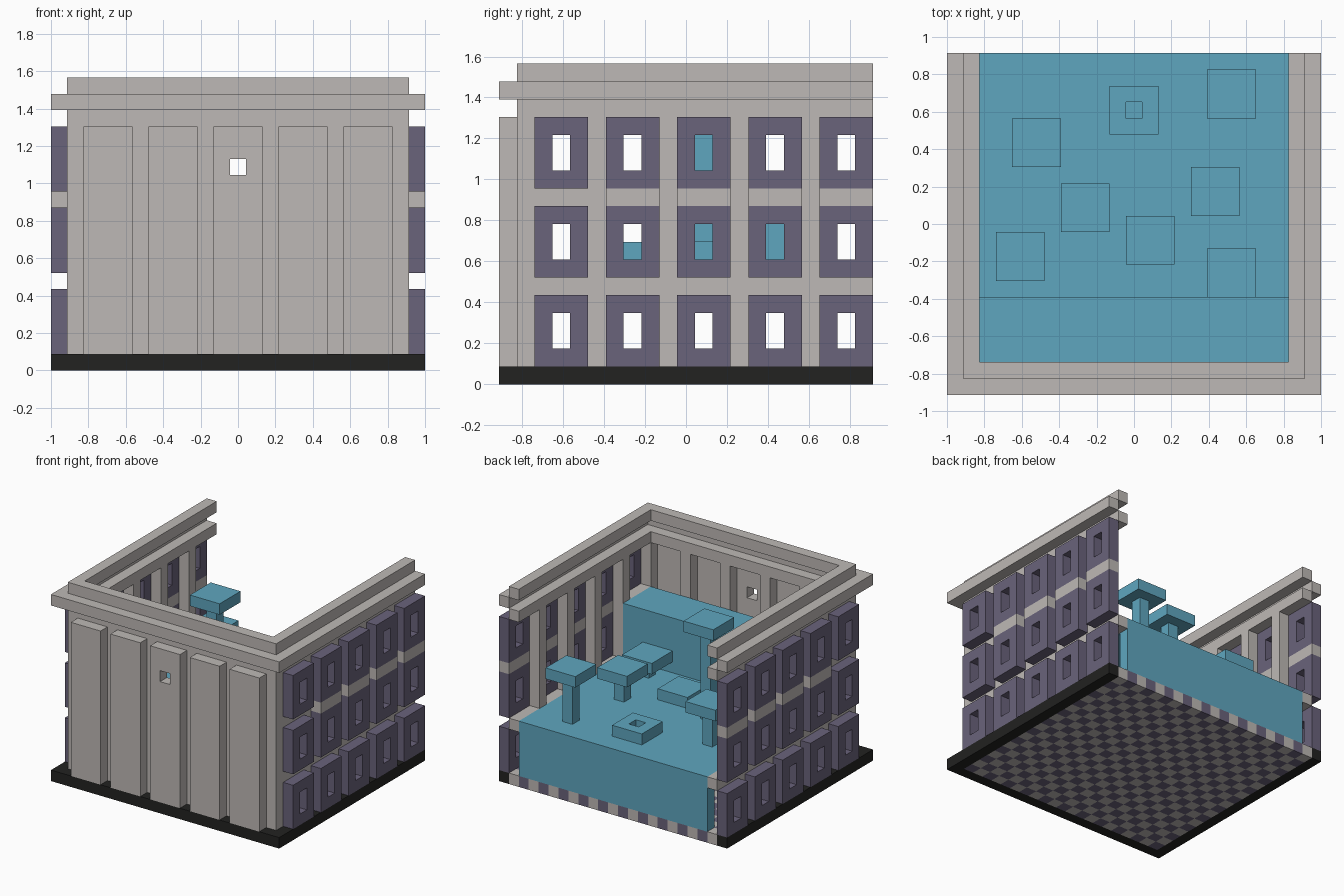
import bpy
import bmesh
from mathutils import Vector

if "Cube" in bpy.data.objects:
    bpy.data.objects.remove(bpy.data.objects["Cube"], do_unlink=True)

WIDTH, DEPTH = 23, 21
UNIT = 2 / WIDTH          # one block of the model
ORIGIN = Vector((WIDTH / 2, DEPTH / 2, 0))


def material(name, rgb):
    mat = bpy.data.materials.new(name)
    mat.use_nodes = True
    mat.diffuse_color = (*rgb, 1)
    mat.node_tree.nodes["Principled BSDF"].inputs["Base Color"].default_value = (*rgb, 1)
    return mat


STONE = material("warm grey stone", (0.515, 0.485, 0.465))
PURPLE = material("dusty purple", (0.144, 0.125, 0.198))
BLUE = material("water blue", (0.114, 0.381, 0.521))
BLACK = material("near black", (0.016, 0.016, 0.015))


def finish(name, bm, *mats):
    """Turn a mesh measured in blocks into a centred object."""
    bmesh.ops.recalc_face_normals(bm, faces=bm.faces)
    for v in bm.verts:
        v.co = (v.co - ORIGIN) * UNIT
    mesh = bpy.data.meshes.new(name)
    bm.to_mesh(mesh)
    bm.free()
    for m in mats:
        mesh.materials.append(m)
    obj = bpy.data.objects.new(name, mesh)
    bpy.context.scene.collection.objects.link(obj)
    return obj


def thicken(bm, offset):
    result = bmesh.ops.extrude_face_region(bm, geom=bm.faces[:], use_keep_orig=True)
    moved = [g for g in result["geom"] if isinstance(g, bmesh.types.BMVert)]
    bmesh.ops.translate(bm, verts=moved, vec=offset)


def prism(name, points, offset, mat):
    """Extrude a flat outline of 3D points."""
    bm = bmesh.new()
    bm.faces.new([bm.verts.new(p) for p in points])
    thicken(bm, offset)
    return finish(name, bm, mat)


def box(name, lo, size, mat):
    x, y, z = lo
    w, d, h = size
    outline = [(x, y, z), (x + w, y, z), (x + w, y + d, z), (x, y + d, z)]
    return prism(name, outline, (0, 0, h), mat)


def holed_slab(name, us, vs, place, offset, mat):
    """Three by three panel with the middle cell left open."""
    bm = bmesh.new()
    verts = [[bm.verts.new(place(u, v)) for v in vs] for u in us]
    for i in range(3):
        for j in range(3):
            if (i, j) != (1, 1):
                bm.faces.new((verts[i][j], verts[i + 1][j], verts[i + 1][j + 1], verts[i][j + 1]))
    thicken(bm, offset)
    return finish(name, bm, mat)


def three_sided_rail(name, inset, z, mat):
    """One block rail round the front and both sides, open at the back."""
    a, b = inset, inset + 1
    outline = [(a, a), (WIDTH - a, a), (WIDTH - a, DEPTH), (WIDTH - b, DEPTH),
               (WIDTH - b, b), (b, b), (b, DEPTH), (a, DEPTH)]
    prism(name, [(x, y, z) for x, y in outline], (0, 0, 1), mat)


# Base rim and stepped cornice
three_sided_rail("base_rim", 0, 0, BLACK)
three_sided_rail("cornice_lower", 1, 15, STONE)
three_sided_rail("cornice_middle", 0, 16, STONE)
three_sided_rail("cornice_upper", 1, 17, STONE)

# Checkered floor inside the rim
floor = bmesh.new()
grid = [[floor.verts.new((x, y, 0)) for y in range(1, DEPTH + 1)] for x in range(1, WIDTH)]
for i in range(WIDTH - 2):
    for j in range(DEPTH - 1):
        floor.faces.new((grid[i][j], grid[i + 1][j], grid[i + 1][j + 1], grid[i][j + 1]))
thicken(floor, (0, 0, 1))
floor.normal_update()
bmesh.ops.recalc_face_normals(floor, faces=floor.faces)
for face in floor.faces:
    inside = face.calc_center_median() - face.normal * 0.25
    face.material_index = (int(inside.x) + int(inside.y) + 1) % 2
finish("checker_floor", floor, STONE, PURPLE)

# Front wall: wide outer columns, narrow inner pillars between them
for k in range(5):
    x = 4 * k + 2
    if k == 2:
        holed_slab("front_column_with_window", [x, x + 1, x + 2, x + 3], [1, 12, 13, 15],
                   lambda u, v: (u, 0, v), (0, 1, 0), STONE)
    else:
        box("front_column", (x, 0, 1), (3, 1, 14), STONE)
    if k:
        box("front_pillar", (x - 1, 1, 1), (1, 1, 14), STONE)

# Side walls: window panels outside, pillars and ledges inside
for outer, inner in ((0, 1), (WIDTH - 1, WIDTH - 2)):
    for k in range(5):
        y = 4 * k + 2
        box("side_pillar", (inner, y - 1, 1), (1, 1, 14), STONE)
        box("side_ledge", (inner, y, 5), (1, 3, 1), STONE)
        box("upper_ledge", (outer if k else inner, y, 10), (1, 3, 1), STONE)
        for z in (1, 6, 11):
            holed_slab("window_panel", [y, y + 1, y + 2, y + 3], [z, z + 1, z + 3, z + 4],
                       lambda u, v: (outer, u, v), (1, 0, 0), PURPLE)

# Two level terrace with a back wall, open underneath
profile = [(2, 10), (5, 10), (5, 5), (20, 5), (20, 1), (21, 1), (21, 6), (6, 6), (6, 11), (2, 11)]
prism("terrace", [(2, y, z) for y, z in profile], (WIDTH - 4, 0, 0), BLUE)

# Platforms on stems: corner x, corner y, underside height
for x, y, z in ((4, 14, 9), (16, 17, 10), (7, 10, 14), (15, 11, 8),
                (11, 8, 6), (3, 7, 11), (16, 6, 7)):
    box("platform_top", (x, y, z), (3, 3, 1), BLUE)
    if z > 6:
        box("platform_stem", (x + 1, y + 1, 6), (1, 1, z - 6), BLUE)

# Low platform with an open middle
holed_slab("open_platform", [10, 11, 12, 13], [16, 17, 18, 19],
           lambda u, v: (u, v, 6), (0, 0, 1), BLUE)
